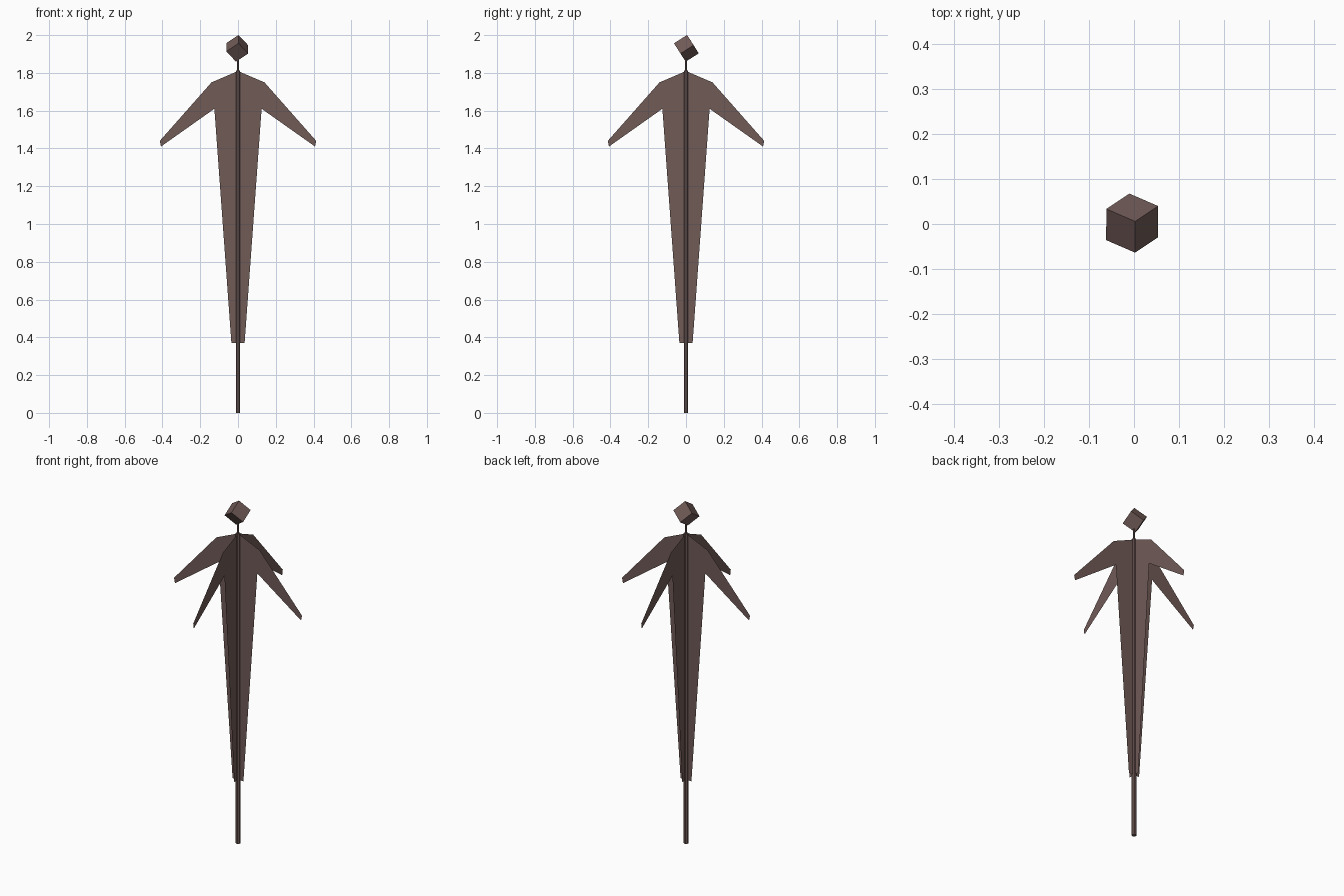
import bpy, math
from mathutils import Matrix, Vector

if "Cube" in bpy.data.objects:
    bpy.data.objects.remove(bpy.data.objects["Cube"])

mat = bpy.data.materials.new("dark brown")
mat.diffuse_color = (0.162, 0.103, 0.094, 1)
mat.use_nodes = True
mat.node_tree.nodes["Principled BSDF"].inputs["Base Color"].default_value = mat.diffuse_color


def finish(ob, name):
    ob.name = name
    ob.data.materials.append(mat)
    return ob


def rod(name, r, z0, z1, sides):
    bpy.ops.mesh.primitive_cylinder_add(vertices=sides, radius=r, depth=z1 - z0,
                                        location=(0, 0, (z0 + z1) / 2),
                                        rotation=(0, 0, math.pi / sides))
    return finish(bpy.context.object, name)


# Crossed flat robe sheets: half outline from shoulder to hem, mirrored
half = [(0.0, 1.81), (0.14, 1.75), (0.414, 1.44), (0.408, 1.41),
        (0.125, 1.61), (0.035, 0.37), (0.0, 0.37)]
n = len(half)


def robe_sheet(name, angle):
    verts = [(s * x, 0, z) for s in (1, -1) for x, z in half]
    # each side is a sleeve quad and a body polygon
    faces = []
    for o in (0, n):
        faces += [[o + i for i in (1, 2, 3, 4)], [o + i for i in (0, 1, 4, 5, 6)]]
    me = bpy.data.meshes.new(name)
    me.from_pydata(verts, [], faces)
    me.transform(Matrix.Rotation(angle, 4, 'Z'))
    ob = bpy.data.objects.new(name, me)
    bpy.context.collection.objects.link(ob)
    finish(ob, name)


robe_sheet("robe_sheet_wide", 0)
robe_sheet("robe_sheet_deep", math.pi / 2)

# Stake and thin neck
rod("stake", 0.0128, 0.0, 1.812, 8)
rod("neck", 0.005, 1.80, 1.90, 6)

# Head: cube balanced on a corner, defined by its edges from the top corner
a = Vector((0.051, 0.034, -0.054)).normalized()
b = Vector((-0.065, 0.027, -0.042))
b = (b - a * b.dot(a)).normalized()
c = a.cross(b)
rot = Matrix((a, b, c)).transposed().to_4x4()
bpy.ops.mesh.primitive_cube_add(size=0.082)
head = finish(bpy.context.object, "head")
head.matrix_world = Matrix.Translation((-0.004, 0.002, 1.93)) @ rot
